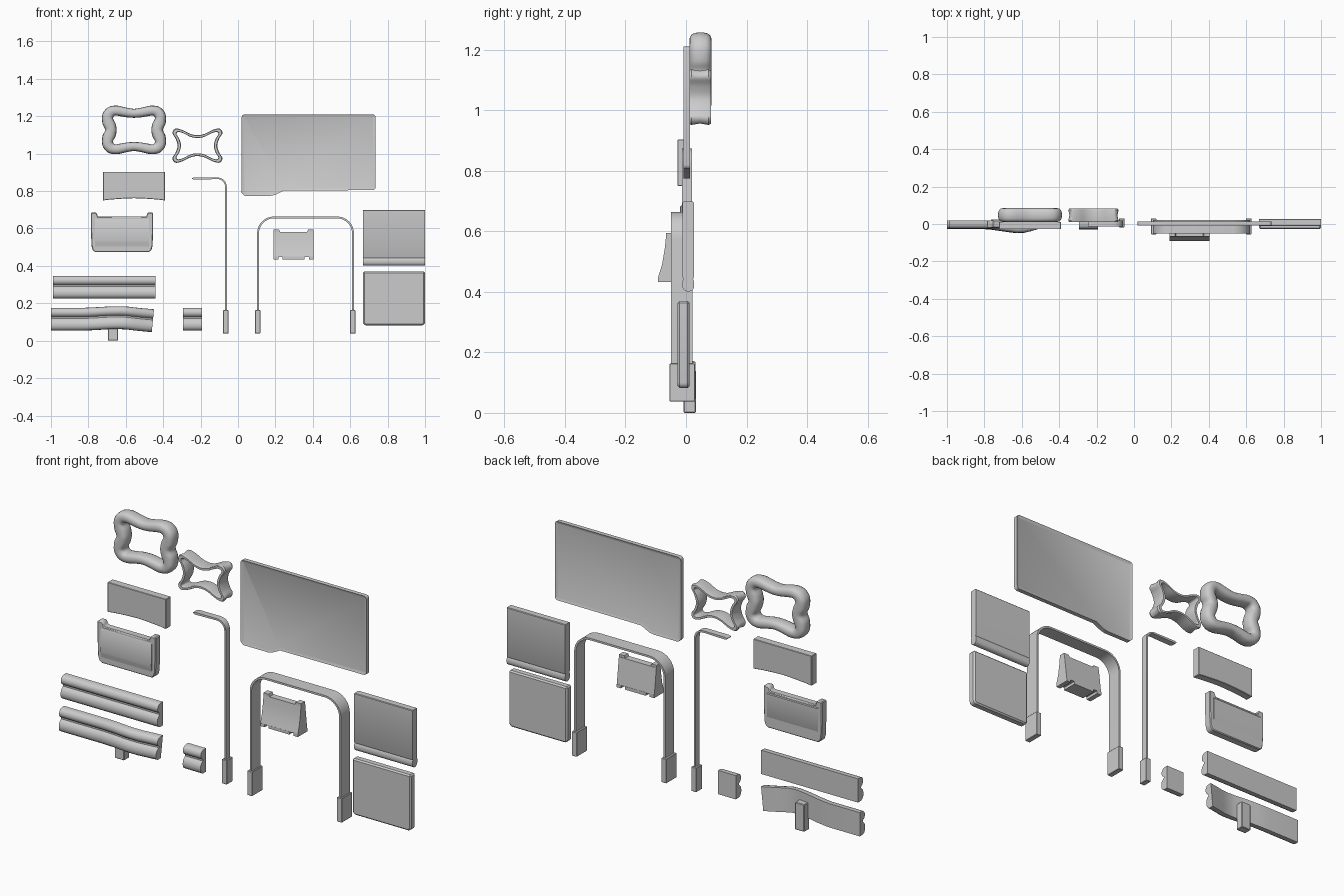
import bpy, bmesh, math
from mathutils import Vector

if "Cube" in bpy.data.objects:
    bpy.data.objects.remove(bpy.data.objects["Cube"])


def loft(name, sections, closed=False, bevel=0.0, segs=1, inset=None):
    """Skin equal-length section loops; cap the ends unless closed."""
    bm = bmesh.new()
    rows = [[bm.verts.new(p) for p in s] for s in sections]
    n, m = len(rows[0]), len(rows)
    for i in range(m if closed else m - 1):
        a, b = rows[i], rows[(i + 1) % m]
        for j in range(n):
            k = (j + 1) % n
            bm.faces.new((a[j], a[k], b[k], b[j]))
    caps = []
    if not closed:
        caps = [bm.faces.new(rows[0]), bm.faces.new(rows[-1])]
    bmesh.ops.recalc_face_normals(bm, faces=bm.faces)
    if inset:
        bmesh.ops.inset_individual(bm, faces=caps, thickness=inset[0],
                                   depth=-inset[1], use_even_offset=True)
    if bevel:
        sharp = [e for e in bm.edges if e.calc_face_angle(0) > math.radians(40)]
        bmesh.ops.bevel(bm, geom=sharp, offset=bevel, segments=segs, profile=0.5,
                        affect='EDGES', clamp_overlap=True)
    me = bpy.data.meshes.new(name)
    bm.to_mesh(me)
    bm.free()
    ob = bpy.data.objects.new(name, me)
    bpy.context.collection.objects.link(ob)
    bpy.ops.object.select_all(action='DESELECT')
    ob.select_set(True)
    bpy.context.view_layer.objects.active = ob
    bpy.ops.object.shade_smooth_by_angle(angle=math.radians(35))
    return ob


def slab(name, xz, y0, y1, **kw):
    """Front outline extruded in depth."""
    return loft(name, [[(x, y, z) for x, z in xz] for y in (y0, y1)], **kw)


def box(name, x0, x1, y0, y1, z0, z1, **kw):
    return slab(name, [(x0, z0), (x1, z0), (x1, z1), (x0, z1)], y0, y1, **kw)


def extrude_x(name, yz, stations, **kw):
    """Side profile swept through stations (x, dy, dz, shear)."""
    return loft(name, [[(x + s * z, y + dy, z + dz) for y, z in yz]
                       for x, dy, dz, s in stations], **kw)


def arc(cx, cz, r, a0, a1, n=8):
    return [(cx + r * math.cos(math.radians(a0 + (a1 - a0) * i / n)),
             cz + r * math.sin(math.radians(a0 + (a1 - a0) * i / n)))
            for i in range(n + 1)]


def clover(quarter, sub=5):
    """Mirror a quarter outline into a full loop and smooth it."""
    q = quarter
    pts = q + [(-x, z) for x, z in q[-2::-1]]
    pts += [(x, -z) for x, z in pts[-2:0:-1]]
    pts = [Vector(p) for p in pts]
    n, out = len(pts), []
    for i in range(n):
        a, b, c, d = (pts[(i + k) % n] for k in (-1, 0, 1, 2))
        for s in range(sub):
            t = s / sub
            out.append(0.5 * (2 * b + (c - a) * t + (2 * a - 5 * b + 4 * c - d) * t * t
                              + (3 * b - a - 3 * c + d) * t ** 3))
    return out


def ring(name, inner, outer, section, cx, cy, cz):
    """Ring between two loops; section holds (inner-outer blend, depth)."""
    secs = []
    for p, q in zip(clover(inner), clover(outer)):
        sec = []
        for t, y in section:
            v = p.lerp(q, t)
            sec.append((cx + v.x, cy + y, cz + v.y))
        secs.append(sec)
    return loft(name, secs, closed=True)


# Clover-shaped cushion ring with a rounded section
def sp(v, e):
    return math.copysign(abs(v) ** e, v)


round_sec = []
for i in range(16):
    a = 2 * math.pi * i / 16
    round_sec.append((0.5 + 0.5 * sp(math.cos(a), 0.75), 0.037 * sp(math.sin(a), 0.75)))
ring("cushion_ring",
     [(.093, 0), (.099, .035), (.112, .062), (.1, .077), (.072, .073), (.035, .067), (0, .065)],
     [(.155, 0), (.169, .035), (.168, .085), (.14, .12), (.095, .13), (.04, .119), (0, .113)],
     round_sec, -.556, .048, 1.127)

# Thin inner ring with a waisted outside
ring("inner_ring",
     [(.088, 0), (.097, .036), (.112, .062), (.102, .073), (.075, .066), (.036, .047), (0, .041)],
     [(.106, 0), (.117, .038), (.134, .068), (.118, .091), (.082, .084), (.038, .063), (0, .056)],
     [(0.15, -.036), (0.8, -.036), (1, -.028), (.75, 0), (1, .028), (.8, .036),
      (0.15, .036), (0, .028), (0, -.028)],
     -.217, .046, 1.043)

# Wide screen panel with rim and stepped lower edge
screen = ([(.02, .79)] + [(.035, .775), (.175, .775), (.2, .78), (.245, .803)]
          + arc(.72, .82, .015, -90, 0, 4) + arc(.72, 1.195, .015, 0, 90, 4)
          + arc(.035, 1.195, .015, 90, 180, 4))
slab("screen_panel", screen, -.008, .014, inset=(.012, .005))

# Plain block with a shallow arched underside
slab("arched_block", [(-.722, .903), (-.39, .903), (-.39, .75), (-.43, .755),
                      (-.5, .76), (-.556, .762), (-.61, .76), (-.68, .755), (-.722, .75)],
     -.028, .012, bevel=.002)

# Tray with raised side ears
tray = [(.166, .685), (.137, .685), (.128, .663), (0, .663)]
low = [(.145, .474), (.157, .485), (.163, .505), (.166, .58)]
half = low + tray[:3]
slab("tray_body", [(-.62 + x, z) for x, z in half] + [(-.62 - x, z) for x, z in half[::-1]],
     -.02, .02, bevel=.004)
extrude_x("tray_front_panel",
          [(.023, .648), (.023, .535), (.018, .525), (.014, .485), (-.016, .485),
           (-.024, .525), (-.026, .535), (-.022, .648), (-.018, .655), (.018, .655)],
          [(-.765, 0, 0, 0), (-.475, 0, 0, 0)])

# Padded rails: flat back, two bulges and a groove in front
pad = [(.018, -.061), (.018, .061), (.002, .061), (-.012, .058), (-.02, .05),
       (-.024, .038), (-.022, .026), (-.016, .018), (-.007, .012), (-.007, .004),
       (-.016, -.004), (-.023, -.013), (-.026, -.028), (-.025, -.042),
       (-.019, -.053), (-.008, -.06)]
extrude_x("straight_rail", pad, [(-.99, 0, .286, 0), (-.44, 0, .286, 0)])
extrude_x("short_rail", pad, [(-.294, -.003, .115, 0), (-.193, -.003, .115, 0)])
extrude_x("bent_rail", pad,
          [(-1, 0, .115, 0), (-.82, 0, .115, 0), (-.76, -.005, .118, 0),
           (-.69, -.015, .122, .02), (-.63, -.023, .123, .05), (-.59, -.022, .121, .07),
           (-.55, -.013, .116, .09), (-.5, .002, .111, .1), (-.455, .014, .107, .1)])
box("rail_post", -.695, -.641, -.008, .033, 0, .14, bevel=.003)


# Arched strap with sleeve feet
def sleeve(name, x, w, y0, y1):
    box(name, x - w / 2, x + w / 2, y0, y1, .038, .163, bevel=.002)


outer = [(.102, .1)] + arc(.192, .574, .09, 180, 90) + arc(.53, .574, .09, 90, 0) + [(.62, .1)]
inner = [(.112, .1)] + arc(.192, .574, .08, 180, 90) + arc(.53, .574, .08, 90, 0) + [(.61, .1)]
slab("arch_strap", outer + inner[::-1], -.05, .022)
for side, x in (("left", .105), ("right", .614)):
    sleeve("arch_foot_" + side, x, .028, -.055, .03)

# Single upright strap, bent at the top
outer = [(-.06, .1)] + arc(-.11, .823, .05, 0, 90) + [(-.235, .873), (-.247, .869)]
inner = [(-.069, .1)] + arc(-.11, .823, .041, 0, 90) + [(-.235, .861), (-.247, .866)]
slab("single_strap", outer + inner[::-1], -.013, .02)
sleeve("single_foot", -.065, .028, -.018, .03)

# Small wedge rest: flared foot, notched top and two underside slots
wedge = [(-.066, .582), (-.07, .545), (-.079, .49), (-.09, .455), (-.092, .447),
         (-.015, .447), (-.022, .5), (-.032, .582)]
extrude_x("wedge_rest", wedge, [(.191, 0, 0, 0), (.404, 0, 0, 0)])
for i, (a, b) in enumerate(((.191, .228), (.367, .404))):
    slab(f"wedge_ear_{i}", [(a, .575), (b, .575), (b - .008 * (1 - i), .594),
                            (a + .008 * i, .594)], -.066, -.034)
for i, (a, b) in enumerate(((.191, .216), (.238, .356), (.38, .404))):
    box(f"wedge_foot_{i}", a, b, -.092, -.014, .433, .449)

# Square panels: one with a rolled bottom hem, one with chamfered edges
hem = [(.0075 + .0195 * math.cos(math.radians(a)), .42 + .0195 * math.sin(math.radians(a)))
       for a in range(-180, 1, 20)]
extrude_x("hemmed_panel", hem + [(.027, .435), (.023, .442), (.026, .448), (.026, .695),
                                 (.023, .698), (-.008, .698), (-.011, .695),
                                 (-.011, .448), (-.008, .442), (-.012, .435)],
          [(.668, 0, 0, 0), (1, 0, 0, 0)])
plain = ([(.668, .37)] + arc(.686, .1, .018, 180, 270, 4)
         + arc(.982, .1, .018, 270, 360, 4) + [(1, .37)])
slab("chamfered_panel", plain, -.028, .012, bevel=.007)
